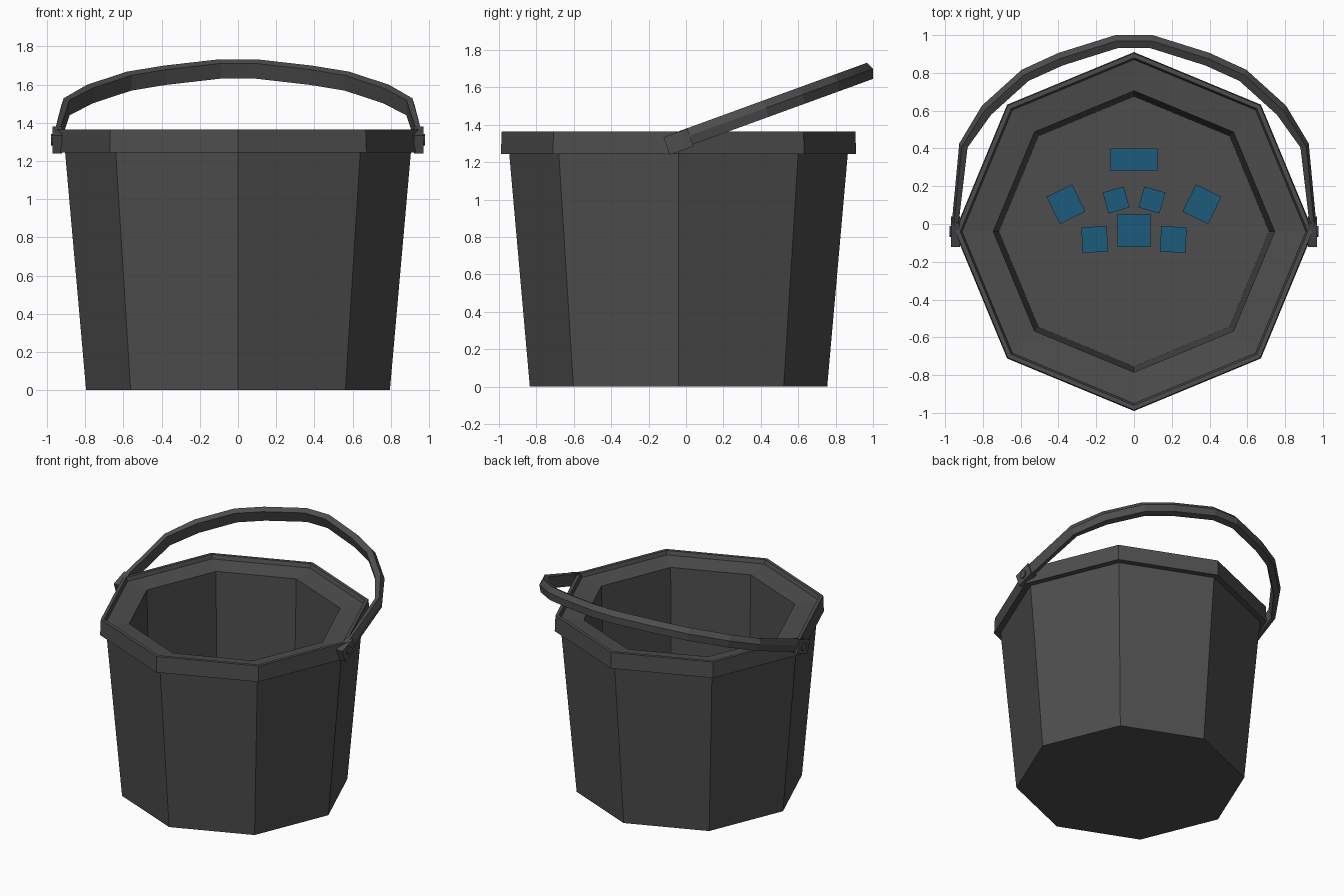
import bpy, bmesh, math
from mathutils import Matrix, Vector

cube = bpy.data.objects.get("Cube")
if cube:
    bpy.data.objects.remove(cube, do_unlink=True)

CENTRE_Y = -0.04
TILT = Matrix.Translation((0, CENTRE_Y, 1.31)) @ Matrix.Rotation(math.radians(20), 4, 'X')


def material(name, rgb):
    m = bpy.data.materials.new(name)
    m.use_nodes = True
    m.diffuse_color = (*rgb, 1)
    m.node_tree.nodes["Principled BSDF"].inputs["Base Color"].default_value = (*rgb, 1)
    return m


GREY = material("dark grey", (0.075, 0.075, 0.075))
BLUE = material("deep blue", (0.012, 0.105, 0.2))


def finish(name, bm, mat):
    bmesh.ops.recalc_face_normals(bm, faces=bm.faces)
    mesh = bpy.data.meshes.new(name)
    bm.to_mesh(mesh)
    bm.free()
    mesh.materials.append(mat)
    ob = bpy.data.objects.new(name, mesh)
    bpy.context.collection.objects.link(ob)
    return ob


def skin(name, rings, mat, matrix=None):
    """Join equal rings of points into a closed, capped solid."""
    bm = bmesh.new()
    loops = [[bm.verts.new(p) for p in ring] for ring in rings]
    n = len(loops[0])
    for a, b in zip(loops, loops[1:]):
        for i in range(n):
            j = (i + 1) % n
            bm.faces.new((a[i], a[j], b[j], b[i]))
    bm.faces.new(loops[0])
    bm.faces.new(loops[-1])
    if matrix:
        bm.transform(matrix)
    return finish(name, bm, mat)


def box(name, size, matrix, mat):
    bm = bmesh.new()
    bmesh.ops.create_cube(bm, size=1, matrix=matrix @ Matrix.Diagonal((*size, 1)))
    return finish(name, bm, mat)


# Eight-sided bucket: outer wall, rim band, inner ledge, inner wall and floor
profile = [(0.795, 0), (0.905, 1.245), (0.95, 1.245), (0.945, 1.365),
           (0.92, 1.365), (0.91, 1.335), (0.745, 1.315), (0.715, 0.06)]
skin("bucket", [[(r * math.cos(k * math.pi / 4), CENTRE_Y + r * math.sin(k * math.pi / 4), z)
                 for k in range(8)] for r, z in profile], GREY)

# Handle: pentagonal bar swept along a half arch, leaning back
half = [(0.965, 0), (0.965, 0.05), (0.925, 0.5), (0.805, 0.713),
        (0.595, 0.915), (0.4, 1.01), (0.1, 1.11)]
path = [Vector(p) for p in half + [(-x, u) for x, u in reversed(half)]]
rings = []
for i, p in enumerate(path):
    along = (path[min(i + 1, len(path) - 1)] - path[max(i - 1, 0)]).normalized()
    inward = Vector((-along.y, along.x))
    depth = 0.035 if abs(p.x) > 0.95 else 0.045 if abs(p.x) > 0.9 else 0.062
    section = [(0, 0.01), (0.3, 0.052), (1, 0.045), (1, -0.04), (0.3, -0.04)]
    rings.append([(*(p + inward * depth * d), v) for d, v in section])
skin("handle", rings, GREY, TILT)

# Hinge blocks and round pins on both sides
for side, label in ((1, "left"), (-1, "right")):
    box(label + "_hinge", (0.05, 0.135, 0.1),
        TILT @ Matrix.Translation((side * 0.945, 0, 0)), GREY)
    bm = bmesh.new()
    bmesh.ops.create_cone(bm, cap_ends=True, segments=10, radius1=0.03, radius2=0.03, depth=0.05,
                          matrix=TILT @ Matrix.Translation((side * 0.953, 0, 0))
                          @ Matrix.Rotation(math.pi / 2, 4, 'Y'))
    finish(label + "_hinge_pin", bm, GREY)


# Blue plates lying on the bucket floor
def plate(name, x, y, width, length, turn=0):
    box(name, (width, length, 0.008),
        Matrix.Translation((x, y, 0.064)) @ Matrix.Rotation(math.radians(turn), 4, 'Z'), BLUE)


plate("back_plate", 0, 0.34, 0.25, 0.12)
plate("middle_plate", 0, -0.035, 0.175, 0.175)
for side, label in ((1, "left"), (-1, "right")):
    plate(label + "_outer_plate", side * 0.36, 0.105, 0.15, 0.16, side * -26)
    plate(label + "_inner_plate", side * 0.095, 0.127, 0.115, 0.115, side * -16)
    plate(label + "_front_plate", side * 0.208, -0.082, 0.135, 0.135, side * -3)
